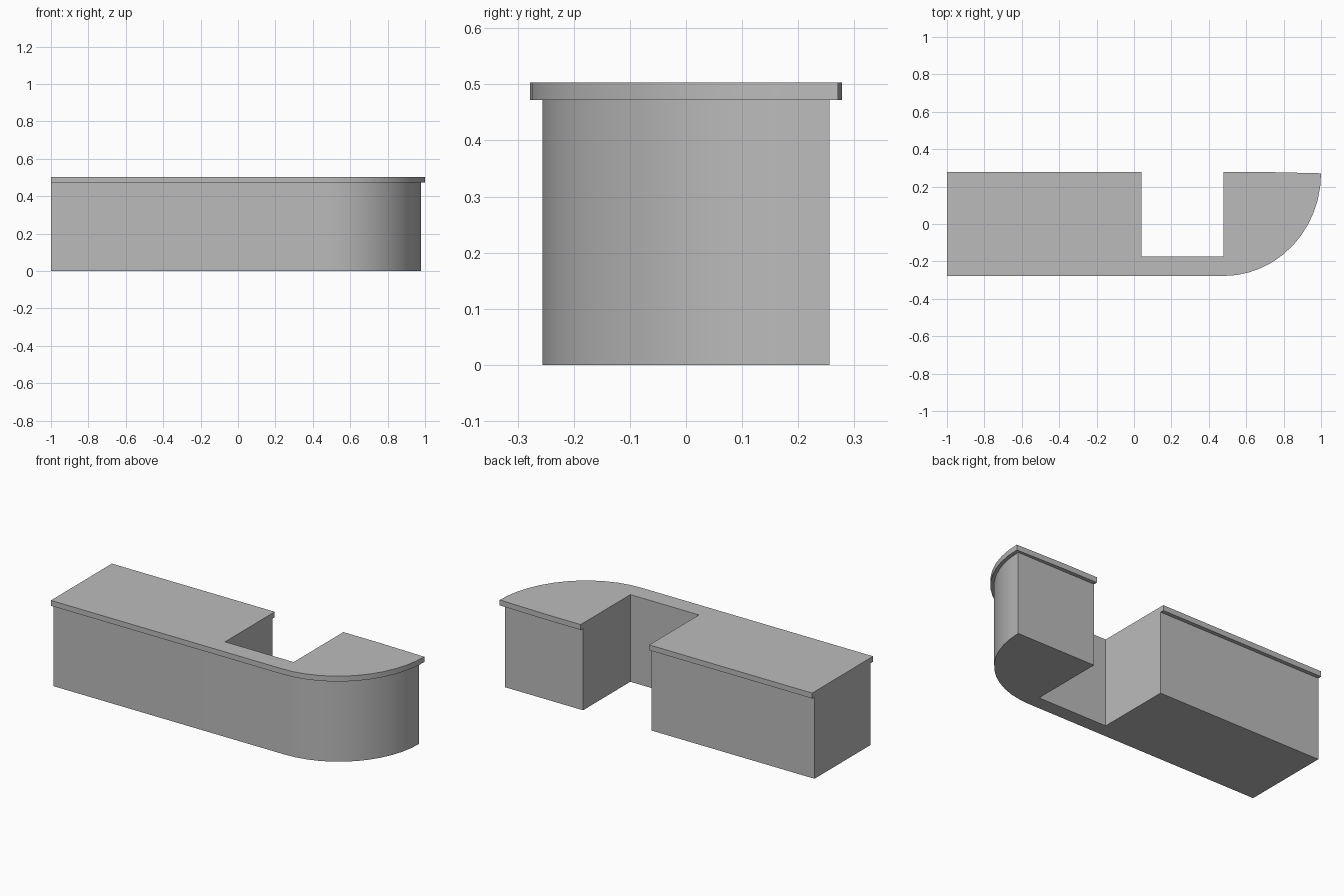
import bpy, bmesh, math

if "Cube" in bpy.data.objects:
    bpy.data.objects.remove(bpy.data.objects["Cube"])

grey = bpy.data.materials.new("plain_grey")
grey.diffuse_color = (0.5, 0.5, 0.5, 1.0)
grey.use_nodes = True
grey.node_tree.nodes["Principled BSDF"].inputs["Base Color"].default_value = grey.diffuse_color

LEFT, NOTCH_L, NOTCH_R, NOTCH_Y = -1.0, 0.04, 0.478, -0.175


def outline(half_depth, right, arc_end_y, steps):
    """Counter plan: straight front, rounded right end, notch cut in the back."""
    pts = [(LEFT, half_depth), (LEFT, -half_depth)]
    for i in range(steps + 1):
        a = math.pi / 2 * i / steps
        pts.append((NOTCH_R + (right - NOTCH_R) * math.sin(a),
                    arc_end_y - (half_depth + arc_end_y) * math.cos(a)))
    if arc_end_y < half_depth:
        pts.append((0.70, half_depth))
    pts += [(NOTCH_R, half_depth), (NOTCH_R, NOTCH_Y),
            (NOTCH_L, NOTCH_Y), (NOTCH_L, half_depth)]
    return pts


def extrude_plan(name, pts, z0, z1):
    bm = bmesh.new()
    face = bm.faces.new([bm.verts.new((x, y, z0)) for x, y in pts])
    ext = bmesh.ops.extrude_face_region(bm, geom=[face], use_keep_orig=True)
    top = [v for v in ext["geom"] if isinstance(v, bmesh.types.BMVert)]
    bmesh.ops.translate(bm, verts=top, vec=(0, 0, z1 - z0))
    bmesh.ops.recalc_face_normals(bm, faces=bm.faces)
    mesh = bpy.data.meshes.new(name)
    bm.to_mesh(mesh)
    bm.free()
    mesh.materials.append(grey)
    obj = bpy.data.objects.new(name, mesh)
    bpy.context.collection.objects.link(obj)
    bpy.ops.object.select_all(action='DESELECT')
    obj.select_set(True)
    bpy.context.view_layer.objects.active = obj
    bpy.ops.object.shade_smooth_by_angle(angle=math.radians(25))
    return obj


# Counter base, set back from the worktop at front, back and rounded end
extrude_plan("counter_base", outline(0.256, 0.978, 0.256, 12), 0.0, 0.472)
# Overhanging worktop slab
extrude_plan("worktop", outline(0.278, 1.0, 0.271, 12), 0.472, 0.503)
